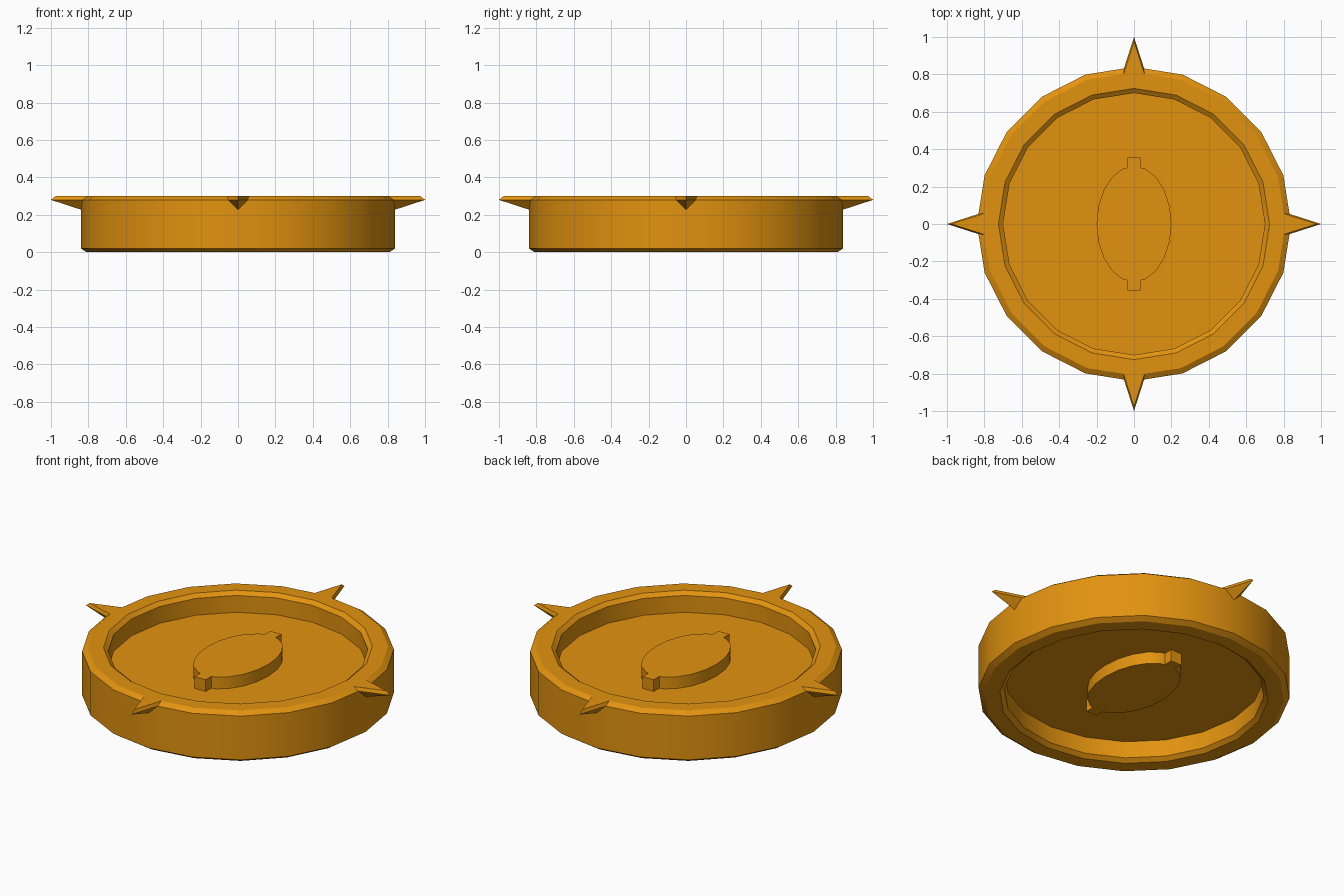
import bpy, bmesh, math
from mathutils import Matrix

if "Cube" in bpy.data.objects:
    bpy.data.objects.remove(bpy.data.objects["Cube"])

gold = bpy.data.materials.new("gold")
gold.diffuse_color = (0.76, 0.29, 0.005, 1)
gold.use_nodes = True
gold.node_tree.nodes["Principled BSDF"].inputs["Base Color"].default_value = gold.diffuse_color

SIDES = 20


def finish(bm, name, smooth=False):
    bmesh.ops.recalc_face_normals(bm, faces=bm.faces)
    mesh = bpy.data.meshes.new(name)
    bm.to_mesh(mesh)
    bm.free()
    mesh.materials.append(gold)
    ob = bpy.data.objects.new(name, mesh)
    bpy.context.collection.objects.link(ob)
    if smooth:
        bpy.ops.object.select_all(action='DESELECT')
        ob.select_set(True)
        bpy.context.view_layer.objects.active = ob
        bpy.ops.object.shade_smooth_by_angle(angle=math.radians(30))
    return ob


def prism(name, outline, z0, z1):
    bm = bmesh.new()
    face = bm.faces.new([bm.verts.new((x, y, z0)) for x, y in outline])
    ext = bmesh.ops.extrude_face_region(bm, geom=[face], use_keep_orig=True)
    top = [v for v in ext["geom"] if isinstance(v, bmesh.types.BMVert)]
    bmesh.ops.translate(bm, verts=top, vec=(0, 0, z1 - z0))
    return finish(bm, name, True)


# Coin body: bevelled rim with a recess on both sides
half = [(0.70, 0.18), (0.70, 0.28), (0.725, 0.30), (0.81, 0.30), (0.84, 0.28)]
profile = half + [(r, 0.30 - z) for r, z in reversed(half)]
bm = bmesh.new()
rings = []
for r, z in profile:
    rings.append([bm.verts.new((r * math.cos(2 * math.pi * i / SIDES),
                                r * math.sin(2 * math.pi * i / SIDES), z))
                  for i in range(SIDES)])
for a, b in zip(rings, rings[1:]):
    for i in range(SIDES):
        j = (i + 1) % SIDES
        bm.faces.new((a[i], a[j], b[j], b[i]))
bm.faces.new(rings[0])
bm.faces.new(rings[-1])
finish(bm, "coin_body", True)

# Four rim spikes: keel-shaped section tapering to a point
for k in range(4):
    bm = bmesh.new()
    base = [bm.verts.new(p) for p in (
        (0.80, -0.056, 0.30), (0.80, 0.056, 0.30), (0.80, 0.064, 0.28),
        (0.80, 0, 0.215), (0.80, -0.064, 0.28))]
    top_tip = bm.verts.new((0.975, 0, 0.30))
    tip = bm.verts.new((1.0, 0, 0.28))
    tl, tr, mr, low, ml = base
    for f in (base, (tl, tr, top_tip), (tr, mr, tip, top_tip),
              (ml, tl, top_tip, tip), (mr, low, tip), (low, ml, tip)):
        bm.faces.new(f)
    bmesh.ops.transform(bm, matrix=Matrix.Rotation(k * math.pi / 2, 4, 'Z'),
                        verts=bm.verts)
    finish(bm, "rim_spike_%d" % (k + 1))

# Plain raised oval emblem with end tabs, on both faces
oval = [(0.20 * math.cos(math.pi * i / 10), 0.31 * math.sin(math.pi * i / 10))
        for i in range(20)]
tab = [(-0.036, 0.28), (0.036, 0.28), (0.036, 0.355), (-0.036, 0.355)]
for side, z0, z1 in (("top", 0.17, 0.25), ("bottom", 0.05, 0.13)):
    prism(side + "_emblem", oval, z0, z1)
    for s, end in ((1, "upper"), (-1, "lower")):
        prism("%s_%s_tab" % (side, end), [(x, y * s) for x, y in tab], z0, z1)
